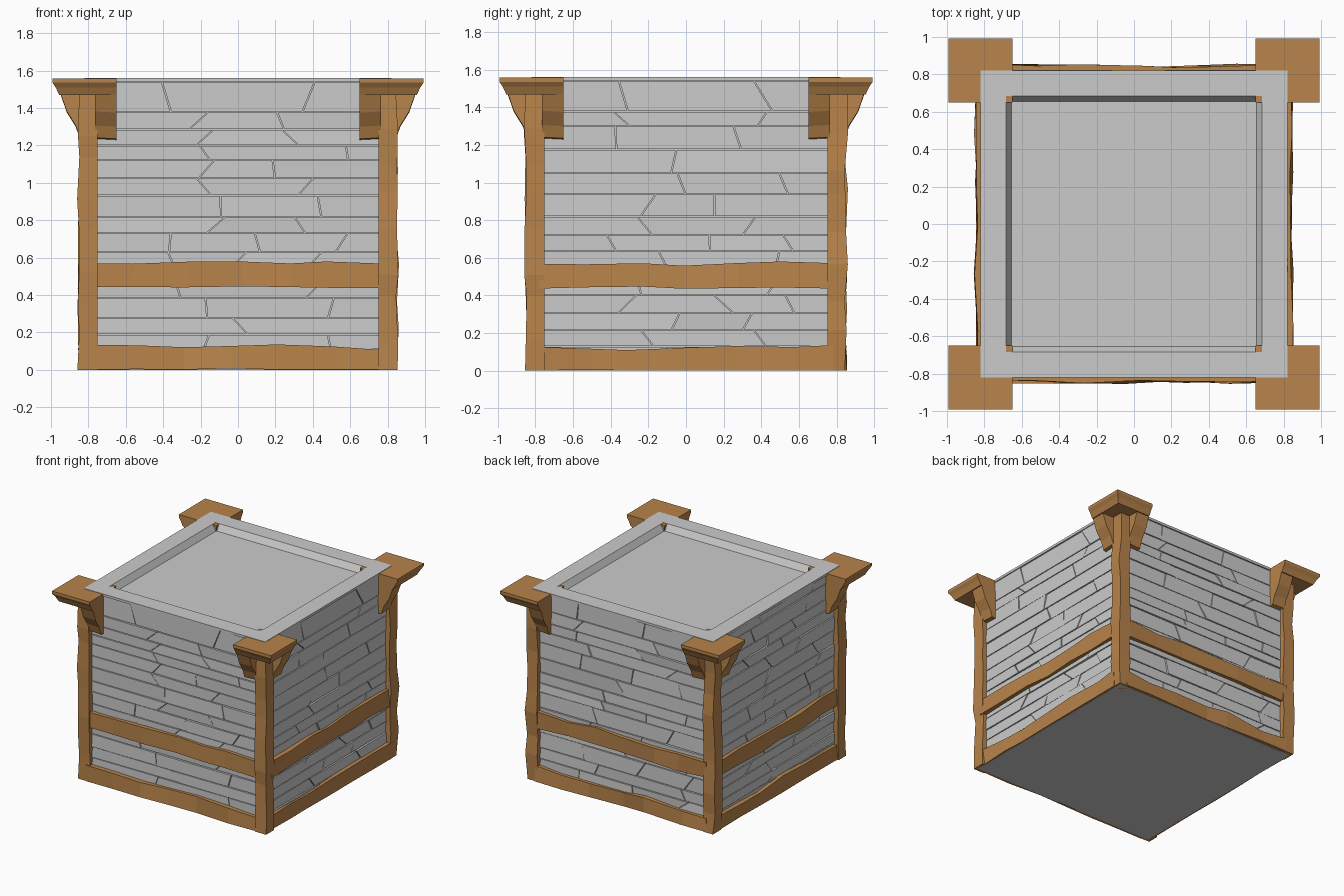
import bpy, bmesh, math, random
from mathutils import Matrix, Vector

if "Cube" in bpy.data.objects:
    bpy.data.objects.remove(bpy.data.objects["Cube"])

random.seed(7)
wood = bpy.data.materials.new("wood")
wood.diffuse_color = (0.48, 0.23, 0.07, 1)
wood.use_nodes = True
wood.node_tree.nodes["Principled BSDF"].inputs["Base Color"].default_value = wood.diffuse_color


def finish(name, bm, mat=None, turn=0):
    bmesh.ops.recalc_face_normals(bm, faces=bm.faces)
    bm.transform(Matrix.Rotation(turn * math.pi / 2, 4, 'Z'))
    me = bpy.data.meshes.new(name)
    bm.to_mesh(me)
    bm.free()
    if mat:
        me.materials.append(mat)
    ob = bpy.data.objects.new(name, me)
    bpy.context.collection.objects.link(ob)
    return ob


def loft(bm, rings):
    """Skin a list of point rings and cap both ends."""
    vs = [[bm.verts.new(p) for p in r] for r in rings]
    n = len(vs[0])
    for a, b in zip(vs, vs[1:]):
        for i in range(n):
            bm.faces.new((a[i], a[(i + 1) % n], b[(i + 1) % n], b[i]))
    bm.faces.new(vs[0])
    bm.faces.new(vs[-1])


def square(r, z):
    return [(-r, -r, z), (r, -r, z), (r, r, z), (-r, r, z)]


def jit(a):
    return random.uniform(-a, a)


# Grey body with a framed recess in the top
bm = bmesh.new()
loft(bm, [square(r, z) for r, z in ((0.83, 0), (0.83, 0.02), (0.80, 0.02), (0.80, 1.54),
                                    (0.822, 1.54), (0.822, 1.56), (0.685, 1.56), (0.655, 1.51))])
finish("body", bm)

# Shallow uneven planks on each wall
for side in range(4):
    bm = bmesh.new()
    z = 0.02
    while z < 1.53:
        top = min(z + random.uniform(0.07, 0.13), 1.54)
        if top > 1.48:
            top = 1.54
        x, slant = -0.78, 0
        while x < 0.78:
            end = x + random.uniform(0.35, 0.8)
            end, nslant = (0.78, 0) if end > 0.6 else (end, jit(0.05))
            g = 0.003
            base = [(x + g - slant, z + g), (end - g - nslant, z + g),
                    (end - g + nslant, top - g), (x + g + slant, top - g)]
            d = random.uniform(0.812, 0.819)
            loft(bm, [[(px, -0.79, pz) for px, pz in base],
                      [(px, -d - jit(0.004), pz) for px, pz in base]])
            x, slant = end, nslant
        z = top
    finish("wall_planks", bm, turn=side)

# Hand-hewn rails along the walls
for side in range(4):
    for name, z0, z1 in (("bottom_rail", 0.0, 0.12), ("middle_rail", 0.44, 0.57)):
        bm = bmesh.new()
        rings = []
        for i in range(7):
            x = -0.78 + 0.26 * i + (jit(0.06) if 0 < i < 6 else 0)
            lo = max(0.001, z0 + jit(0.008))
            hi = z1 + jit(0.016)
            rings.append([(x, -0.78, lo), (x, -0.845 + jit(0.012), lo),
                          (x, -0.845 + jit(0.012), hi), (x, -0.78, hi)])
        loft(bm, rings)
        finish(name, bm, wood, side)

# Corner posts, caps and brackets
for side in range(4):
    bm = bmesh.new()
    rings = []
    for i in range(9):
        z = 1.48 * i / 8 + (jit(0.05) if 0 < i < 8 else 0)
        a, b = 0.852 + jit(0.009), 0.852 + jit(0.009)
        rings.append([(0.752, -0.752, z), (0.752, -b, z), (a, -b, z), (a, -0.752, z)])
    loft(bm, rings)
    finish("corner_post", bm, wood, side)

    bm = bmesh.new()
    rings = []
    for r, z in ((0.955, 1.468), (0.975, 1.51), (0.992, 1.535), (0.992, 1.557)):
        rings.append([(0.65, -0.65, z), (0.65, -r, z), (r, -r, z), (r, -0.65, z)])
    loft(bm, rings)
    finish("post_cap", bm, wood, side)

    profile = [(0.79, 1.225), (0.845, 1.235), (0.868, 1.30), (0.915, 1.375),
               (0.95, 1.475), (0.79, 1.475)]
    for sx in (1, -1):
        bm = bmesh.new()
        loft(bm, [[(x * sx, -r, z + dz) for r, z in profile] for x, dz in ((0.65, 0), (0.765, 0.006))])
        finish("cap_bracket", bm, wood, side)
